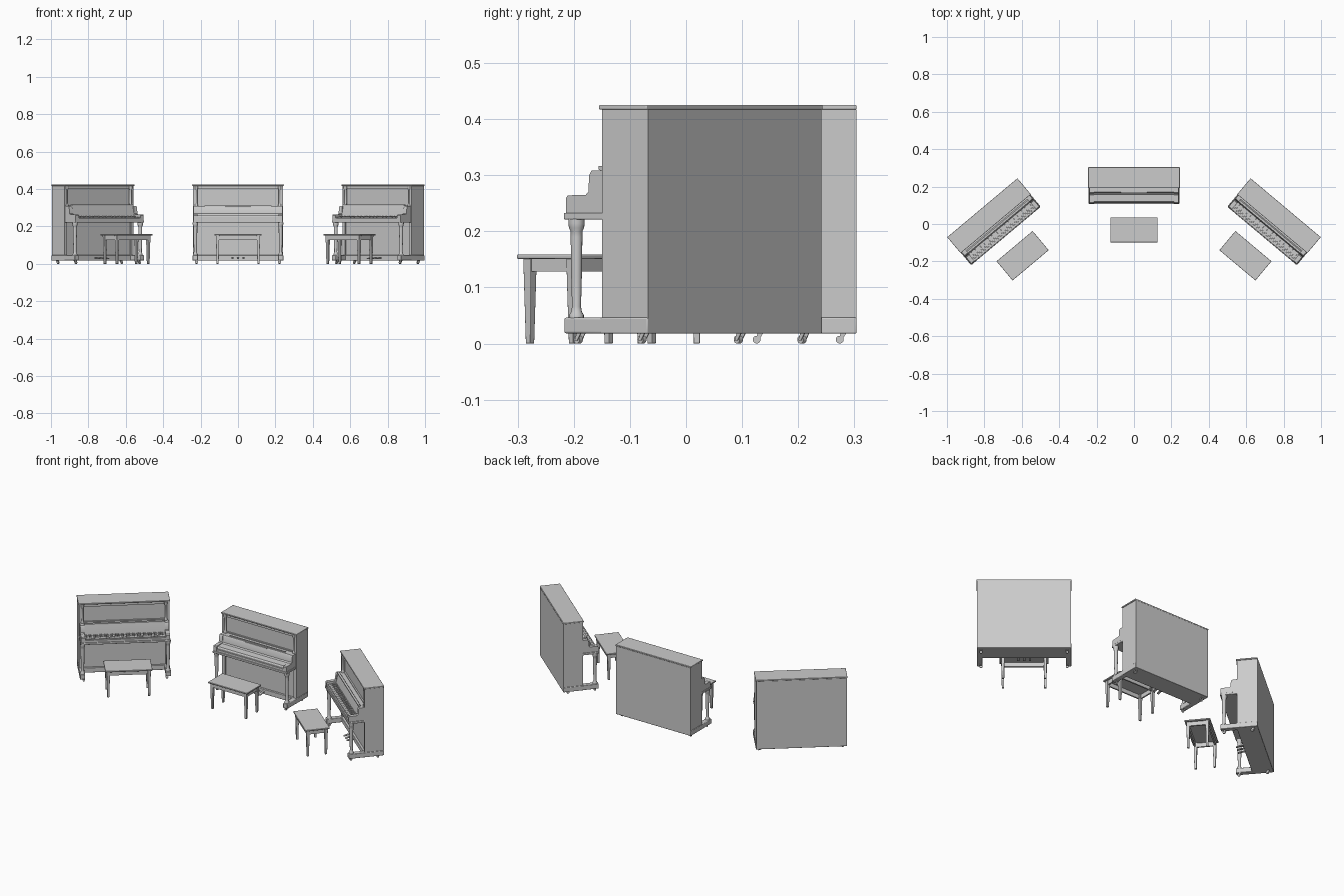
import bpy, bmesh
from math import radians, pi, cos, sin
from mathutils import Matrix, Vector

if "Cube" in bpy.data.objects:
    bpy.data.objects.remove(bpy.data.objects["Cube"])

# Local frame of each set: x across, d = distance forward of the piano's back, z up


def finish(name, bm, M, bevel=0):
    bmesh.ops.recalc_face_normals(bm, faces=bm.faces)
    me = bpy.data.meshes.new(name)
    bm.to_mesh(me)
    bm.free()
    me.polygons.foreach_set("use_smooth", [True] * len(me.polygons))
    me.set_sharp_from_angle(angle=radians(32))
    ob = bpy.data.objects.new(name, me)
    bpy.context.collection.objects.link(ob)
    ob.matrix_world = M
    if bevel:
        mod = ob.modifiers.new("bevel", 'BEVEL')
        mod.width, mod.segments = bevel, 2
    return ob


def add_box(bm, x0, x1, d0, d1, z0, z1):
    c = Vector(((x0 + x1) / 2, -(d0 + d1) / 2, (z0 + z1) / 2))
    S = Matrix.Diagonal((x1 - x0, d1 - d0, z1 - z0, 1))
    bmesh.ops.create_cube(bm, size=1, matrix=Matrix.Translation(c) @ S)


def add_prism(bm, x0, x1, profile):
    """Extrude a (d, z) outline from x0 to x1."""
    f = bm.faces.new([bm.verts.new((x0, -d, z)) for d, z in profile])
    r = bmesh.ops.extrude_face_region(bm, geom=[f])
    vs = [v for v in r["geom"] if isinstance(v, bmesh.types.BMVert)]
    bmesh.ops.translate(bm, verts=vs, vec=(x1 - x0, 0, 0))


def add_turned(bm, x, d, profile, n=16):
    """Turned shape from (radius, z) rings, capped at both ends."""
    rings = [[bm.verts.new((x + r * cos(2 * pi * i / n), -d + r * sin(2 * pi * i / n), z))
              for i in range(n)] for r, z in profile]
    for a, b in zip(rings, rings[1:]):
        for i in range(n):
            bm.faces.new((a[i], a[(i + 1) % n], b[(i + 1) % n], b[i]))
    bm.faces.new(rings[0])
    bm.faces.new(rings[-1])


def boxes(name, M, *dims, bevel=0):
    bm = bmesh.new()
    for b in dims:
        add_box(bm, *b)
    return finish(name, bm, M, bevel)


def piano(M, lid_open):
    # Case: back carcass, side walls, plinth and lid
    boxes("carcass", M, (-.225, .225, 0, .09, .04, .417))
    boxes("side_walls", M, *[(s * .232 - .009, s * .232 + .009, 0, .107, .04, .417) for s in (-1, 1)])
    boxes("plinth", M, (-.243, .243, 0, .11, .018, .046), bevel=.002)
    boxes("top_lid", M, (-.245, .245, 0, .112, .417, .425), bevel=.002)
    boxes("lower_panel", M, (-.222, .222, .09, .098, .046, .222))
    boxes("upper_panel_frame", M, (-.223, .223, .088, .1, .40, .417), (-.223, .223, .088, .098, .30, .312))
    # Slim pilasters beside the upper panel
    bm = bmesh.new()
    for s in (-1, 1):
        add_turned(bm, s * .223, .103, [(.009, .305), (.009, .315), (.006, .322), (.006, .395),
                                        (.009, .404), (.009, .417)])
    finish("pilasters", bm, M)

    # Key bed, front rail and stepped cheeks
    boxes("key_bed", M, (-.24, .24, .09, .197, .221, .233), bevel=.002)
    boxes("key_slip", M, (-.216, .216, .184, .193, .232, .246), bevel=.001)
    cheek = [(.09, .232), (.194, .232), (.194, .259), (.190, .264), (.148, .265), (.142, .270),
             (.140, .300), (.135, .308), (.09, .308)]
    bm = bmesh.new()
    for s in (-1, 1):
        add_prism(bm, s * .226 - .011, s * .226 + .011, cheek)
    finish("cheeks", bm, M)

    if lid_open:
        # Raised key cover with a rolled lip
        bm = bmesh.new()
        add_prism(bm, -.215, .215, [(.09, .245), (.143, .245), (.141, .262), (.131, .308), (.137, .310),
                                    (.137, .316), (.126, .317), (.120, .308), (.09, .308)])
        finish("open_key_cover", bm, M)
        # White and black keys
        w = .43 / 52
        bm = bmesh.new()
        for i in range(52):
            add_box(bm, -.215 + i * w + .0004, -.215 + (i + 1) * w - .0004, .14, .186, .233, .25)
        finish("white_keys", bm, M)
        bm = bmesh.new()
        for i in range(1, 52):
            if i % 7 in (1, 3, 4, 6, 0):
                x = -.215 + i * w
                add_box(bm, x - .0024, x + .0024, .14, .168, .248, .256)
        finish("black_keys", bm, M)
    else:
        # Key cover folded shut over the keys
        bm = bmesh.new()
        add_prism(bm, -.215, .215, [(.09, .233), (.188, .233), (.188, .254), (.184, .26), (.145, .262),
                                    (.139, .268), (.136, .300), (.132, .307), (.09, .307)])
        finish("closed_key_cover", bm, M)
        boxes("music_ledge", M, (-.18, .18, .118, .124, .305, .311), (-.07, .07, .13, .138, .302, .309))

    # Front legs on forward feet
    boxes("front_feet", M, *[(s * .229 - .014, s * .229 + .014, .09, .194, .018, .046) for s in (-1, 1)],
          bevel=.003)
    bm = bmesh.new()
    for s in (-1, 1):
        add_turned(bm, s * .228, .177, [(.013, .045), (.013, .051), (.0095, .057), (.008, .066), (.0095, .12),
                                        (.0105, .19), (.0105, .2), (.0135, .206), (.0145, .214), (.0145, .222)])
    finish("front_legs", bm, M)

    # Casters: wheel and raked fork
    bm = bmesh.new()
    for s in (-1, 1):
        for d in (.027, .175):
            T = Matrix.Translation((s * .222, -d - .003, .007)) @ Matrix.Rotation(pi / 2, 4, 'Y')
            bmesh.ops.create_cone(bm, cap_ends=True, segments=14, radius1=.007, radius2=.007,
                                  depth=.009, matrix=T)
            for e in (-1, 1):
                x = s * .222 + e * .006
                add_prism(bm, x - .001, x + .001, [(d + .006, .005), (d, .005), (d - .009, .019), (d + .001, .019)])
    finish("casters", bm, M)

    # Three pedals
    bm = bmesh.new()
    for i in (-1, 0, 1):
        x = i * .03
        add_prism(bm, x - .006, x + .006, [(.105, .034), (.13, .034), (.147, .029), (.15, .025),
                                           (.145, .025), (.128, .029), (.105, .029)])
    finish("pedals", bm, M)


def bench(M):
    c = .335
    boxes("bench_seat", M, (-.126, .126, c - .067, c + .067, .151, .159), bevel=.002)
    boxes("bench_apron", M,
          *[(-.115, .115, c + s * .053 - .004, c + s * .053 + .004, .128, .152) for s in (-1, 1)],
          *[(s * .111 - .004, s * .111 + .004, c - .055, c + .055, .128, .152) for s in (-1, 1)])
    # Tapered square legs
    bm = bmesh.new()
    for sx in (-1, 1):
        for sd in (-1, 1):
            T = (Matrix.Translation((sx * .109, -c - sd * .05, .076))
                 @ Matrix.Rotation(pi / 4, 4, 'Z'))
            bmesh.ops.create_cone(bm, cap_ends=True, segments=4, radius1=.0078, radius2=.0125,
                                  depth=.152, matrix=T)
    finish("bench_legs", bm, M, .001)


# Three pianos in an arc, the outer pair turned inward with their keys showing
for x, y, angle, is_open in ((0, .304, 0, False), (.811, .087, -40, True), (-.811, .087, 40, True)):
    M = Matrix.Translation((x, y, 0)) @ Matrix.Rotation(radians(angle), 4, 'Z')
    piano(M, is_open)
    bench(M)
